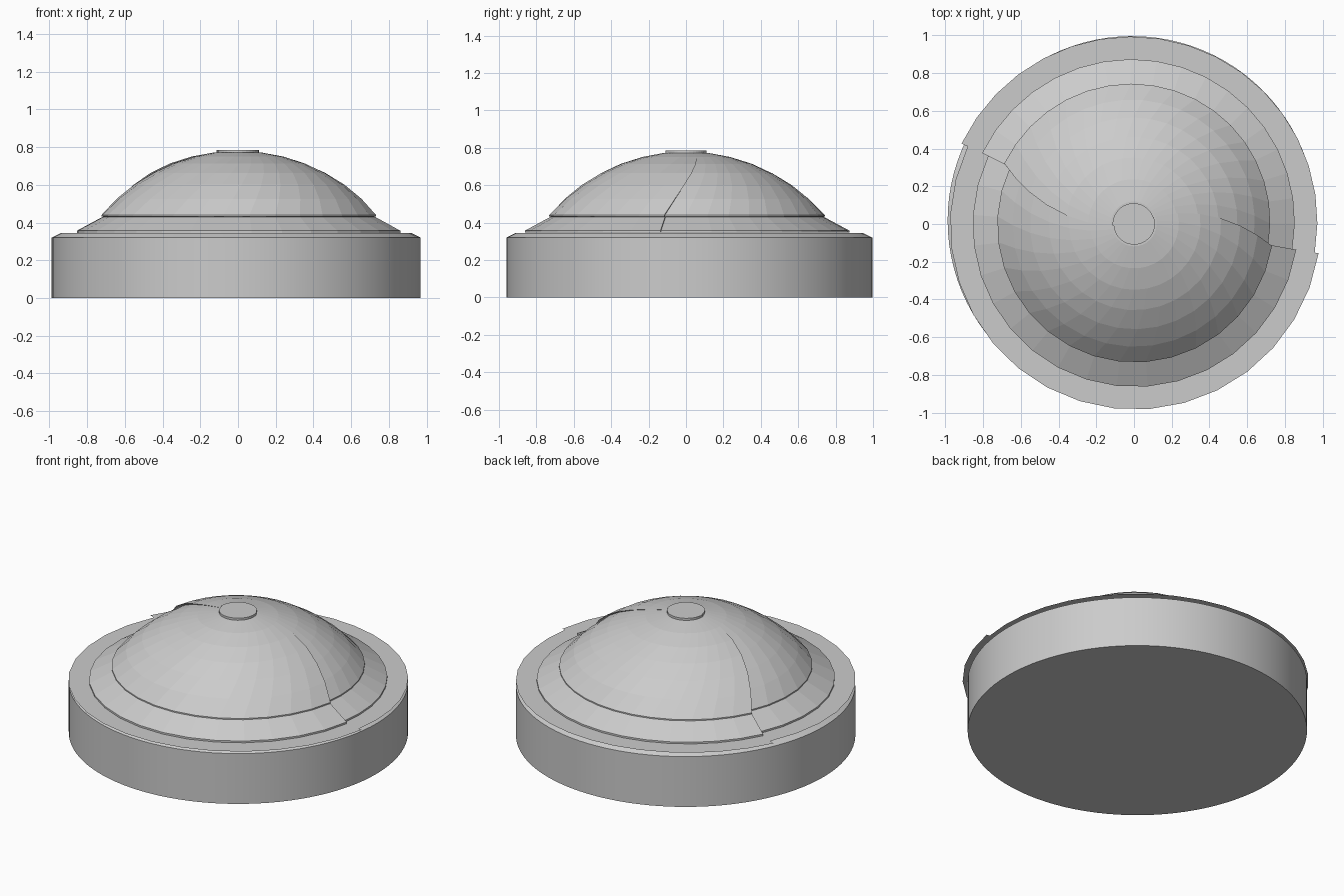
import bpy, bmesh, math

if "Cube" in bpy.data.objects:
    bpy.data.objects.remove(bpy.data.objects["Cube"], do_unlink=True)

grey = bpy.data.materials.new("plain grey")
grey.use_nodes = True
colour = (0.6, 0.6, 0.6, 1)
grey.diffuse_color = colour
grey.node_tree.nodes["Principled BSDF"].inputs["Base Color"].default_value = colour

# Two overlapping lobes: start angle, end angle, radius offset at start and end
LOBES = [(-9, 155, -0.015, 0.024), (155, 351, -0.012, 0.006)]
STEPS = 18
DOME_R = 0.735


def ring(radius, z):
    """One ring of the two lobes, stepping at the seams and twisting towards the top."""
    twist = max(0, DOME_R - radius) * 46
    fade = min(1, radius / DOME_R)
    points = []
    for start, end, low, high in LOBES:
        for i in range(STEPS + 1):
            t = i / STEPS
            a = math.radians(start + (end - start) * t + twist)
            r = radius + fade * (low + (high - low) * t)
            points.append((r * math.cos(a), r * math.sin(a), z))
    return points


def loft(name, rings, close_bottom=False, close_top=False):
    """Skin a stack of rings, listed from the outside or bottom up."""
    bm = bmesh.new()
    rows = [[bm.verts.new(p) for p in points] for points in rings]
    n = len(rows[0])
    for low, high in zip(rows, rows[1:]):
        for i in range(n):
            j = (i + 1) % n
            bm.faces.new((low[i], low[j], high[j], high[i]))
    if close_bottom:
        bm.faces.new(rows[0][::-1])
    if close_top:
        bm.faces.new(rows[-1])
    mesh = bpy.data.meshes.new(name)
    bm.to_mesh(mesh)
    bm.free()
    mesh.materials.append(grey)
    obj = bpy.data.objects.new(name, mesh)
    bpy.context.collection.objects.link(obj)
    return obj


def circle(radius, z, n=96):
    return [(radius * math.cos(k * math.tau / n) - 0.01,
             radius * math.sin(k * math.tau / n) + 0.018, z) for k in range(n)]


# Round base with a shallow chamfer
base = loft("base", [circle(0.978, 0), circle(0.978, 0.32), circle(0.93, 0.344)],
            close_bottom=True, close_top=True)
bpy.context.view_layer.objects.active = base
base.select_set(True)
bpy.ops.object.shade_smooth_by_angle(angle=math.radians(20))

# Thin rim sheet lying on the base
loft("rim_sheet", [ring(0.985, 0.346), ring(0.80, 0.346)])

# Sloping collar with a small lip
loft("collar", [ring(0.865, 0.346), ring(0.865, 0.357), ring(0.73, 0.43)])

# Shallow spherical dome above the collar
sphere = 0.964
step = math.asin(DOME_R / sphere) / 7
dome = [ring(0.72, 0.43), ring(DOME_R, 0.432)]
for k in range(7, 0, -1):
    dome.append(ring(sphere * math.sin(k * step), 0.78 - sphere * (1 - math.cos(k * step))))
loft("dome", dome, close_top=True)

# Small flat button on the crown
loft("crown_button", [ring(0.11, 0.765), ring(0.11, 0.786)], close_top=True)
